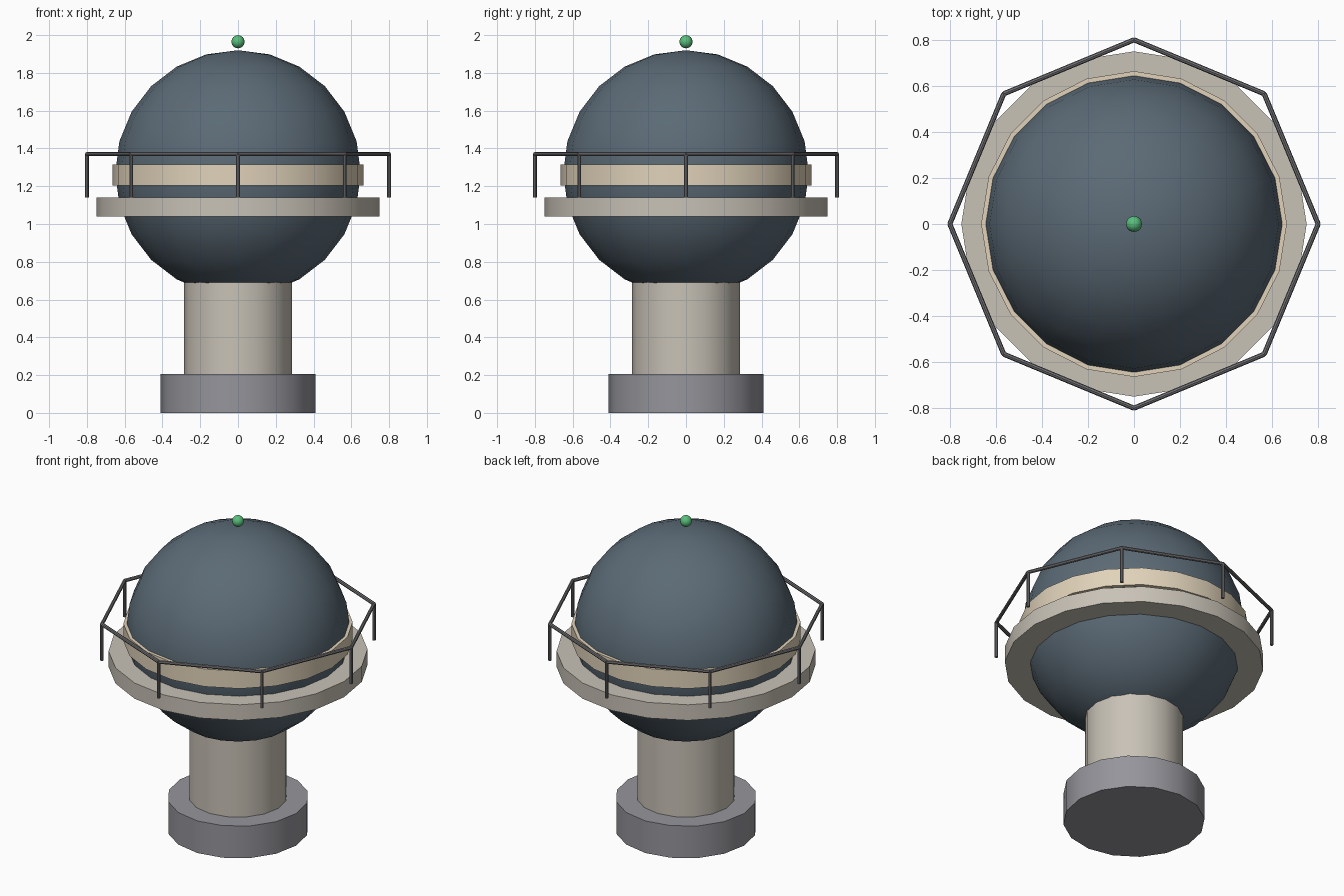
import bpy, math
from mathutils import Vector

if "Cube" in bpy.data.objects:
    bpy.data.objects.remove(bpy.data.objects["Cube"])


def material(name, color):
    m = bpy.data.materials.new(name)
    m.diffuse_color = (*color, 1)
    m.use_nodes = True
    m.node_tree.nodes["Principled BSDF"].inputs["Base Color"].default_value = m.diffuse_color
    return m


STONE = material("stone", (0.58, 0.54, 0.47))
CONCRETE = material("concrete", (0.30, 0.30, 0.33))
SHELL = material("shell", (0.105, 0.145, 0.18))
CREAM = material("cream", (0.75, 0.65, 0.49))
STEEL = material("steel", (0.17, 0.17, 0.18))
GREEN = material("green", (0.10, 0.52, 0.20))


def finish(name, mat):
    ob = bpy.context.object
    ob.name = name
    ob.data.materials.append(mat)
    bpy.ops.object.shade_smooth_by_angle(angle=math.radians(35))
    return ob


def drum(name, r, z0, z1, sides, mat):
    # the first vertex of a cylinder lies on +y, so multiples of 4 align with both axes
    bpy.ops.mesh.primitive_cylinder_add(vertices=sides, radius=r, depth=z1 - z0,
                                        location=(0, 0, (z0 + z1) / 2))
    return finish(name, mat)


def ball(name, r, z, segments, rings, mat):
    bpy.ops.mesh.primitive_uv_sphere_add(segments=segments, ring_count=rings,
                                         radius=r, location=(0, 0, z))
    return finish(name, mat)


def rod(name, a, b, r, mat):
    d = b - a
    bpy.ops.mesh.primitive_cylinder_add(vertices=8, radius=r, depth=d.length,
                                        location=(a + b) / 2,
                                        rotation=d.to_track_quat('Z', 'Y').to_euler())
    return finish(name, mat)


# Foot and column
drum("base", 0.41, 0.0, 0.205, 16, CONCRETE)
drum("column", 0.285, 0.205, 0.80, 16, STONE)

# Spherical tank with its painted band and walkway
ball("tank", 0.65, 1.27, 20, 12, SHELL)
drum("band", 0.664, 1.203, 1.315, 20, CREAM)
drum("walkway", 0.75, 1.04, 1.14, 20, STONE)

# Octagonal handrail on eight posts
corners = [Vector((0.8 * math.cos(i * math.pi / 4), 0.8 * math.sin(i * math.pi / 4), 0))
           for i in range(8)]
low, high = Vector((0, 0, 1.14)), Vector((0, 0, 1.37))
for i, c in enumerate(corners):
    rod(f"rail_post_{i + 1}", c + low, c + high, 0.01, STEEL)
    rod(f"handrail_{i + 1}", c + high, corners[(i + 1) % 8] + high, 0.011, STEEL)

# Beacon on top
ball("beacon", 0.035, 1.965, 12, 8, GREEN)
